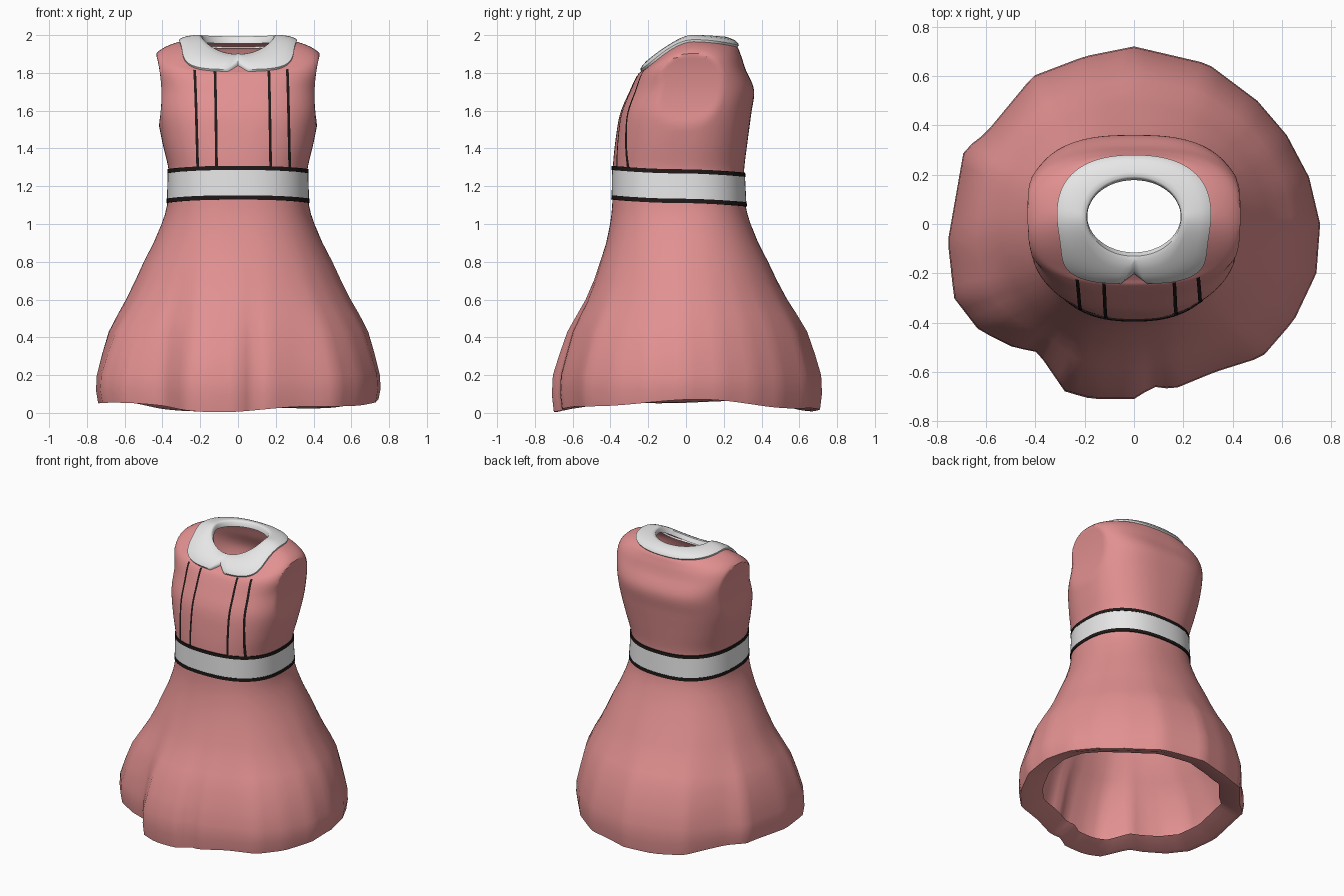
import bpy, bmesh, math
from mathutils import Vector

if "Cube" in bpy.data.objects:
    bpy.data.objects.remove(bpy.data.objects["Cube"])

N = 96
ANG = [2 * math.pi * i / N for i in range(N)]


def material(name, rgb):
    m = bpy.data.materials.new(name)
    m.diffuse_color = (*rgb, 1)
    m.use_nodes = True
    m.node_tree.nodes["Principled BSDF"].inputs["Base Color"].default_value = m.diffuse_color
    return m


PINK = material("rose pink", (0.76, 0.28, 0.28))
WHITE = material("soft white", (0.82, 0.82, 0.82))
DARK = material("dark trim", (0.014, 0.009, 0.009))


def loft(name, rows, mats, row_mat=None, closed=True, angle=35):
    """Skin a list of equal length point rows, bottom to top."""
    bm = bmesh.new()
    vs = [[bm.verts.new(p) for p in row] for row in rows]
    n = len(rows[0])
    for r in range(len(rows) - 1):
        for i in range(n if closed else n - 1):
            j = (i + 1) % n
            f = bm.faces.new((vs[r][i], vs[r][j], vs[r + 1][j], vs[r + 1][i]))
            f.material_index = row_mat[r] if row_mat else 0
    me = bpy.data.meshes.new(name)
    bm.to_mesh(me)
    bm.free()
    ob = bpy.data.objects.new(name, me)
    bpy.context.collection.objects.link(ob)
    for m in mats:
        me.materials.append(m)
    bpy.ops.object.select_all(action='DESELECT')
    bpy.context.view_layer.objects.active = ob
    ob.select_set(True)
    bpy.ops.object.shade_smooth_by_angle(angle=math.radians(angle))
    return ob


def spow(v, p):
    return math.copysign(abs(v) ** p, v)


def ring_point(ring, a):
    """Superellipse ring whose height differs at front, sides and back."""
    rx, yf, yb, zf, zs, zb, n = ring
    c, s = math.cos(a), math.sin(a)
    z = zs + ((zf if s < 0 else zb) - zs) * abs(s) ** 1.5
    return Vector((rx * spow(c, 2 / n), (yf + yb) / 2 + (yb - yf) / 2 * spow(s, 2 / n), z))


# bodice rings: half width, front y, back y, z front / side / back, squareness
BODICE = [
    (.368, -.388, .308, 1.20, 1.20, 1.20, 2.4),
    (.368, -.388, .308, 1.29, 1.29, 1.29, 2.4),
    (.400, -.375, .325, 1.43, 1.43, 1.43, 2.5),
    (.427, -.350, .345, 1.58, 1.58, 1.58, 2.6),
    (.430, -.300, .360, 1.70, 1.72, 1.71, 2.7),
    (.450, -.255, .315, 1.79, 1.84, 1.82, 2.7),
    (.420, -.225, .290, 1.815, 1.915, 1.895, 2.5),
    (.310, -.185, .262, 1.845, 1.965, 1.945, 2.3),
    (.190, -.120, .180, 1.88, 1.97, 1.965, 2.0),
]


def bodice_ring(t):
    """Catmull-Rom blend of the rings."""
    last = len(BODICE) - 1
    k = min(int(t), last - 1)
    u = t - k
    p = [BODICE[max(0, min(last, k + d))] for d in (-1, 0, 1, 2)]
    return [.5 * (2 * b + (c - a) * u + (2 * a - 5 * b + 4 * c - d) * u * u
                  + (3 * b - a - 3 * c + d) * u ** 3) for a, b, c, d in zip(*p)]


def bodice_point(t, a, lift=0.0):
    p = ring_point(bodice_ring(t), a)
    if lift:
        e = .02
        du = ring_point(bodice_ring(t), a + e) - ring_point(bodice_ring(t), a - e)
        dv = ring_point(bodice_ring(min(t + e, 8)), a) - ring_point(bodice_ring(t - e), a)
        p += du.cross(dv).normalized() * lift
    # flat, slightly hollow sleeveless arm panels
    lim = .405 + .6 * (p.z - 1.68) ** 2
    p.x = max(-lim, min(lim, p.x))
    return p


loft("bodice", [[bodice_point(k / 5, a) for a in ANG] for k in range(41)], [PINK], angle=28)

# skirt: waist ring blending down into an irregular hem outline
HEM = [(.755, 0), (.71, .19), (.62, .36), (.5, .5), (.3, .65), (0, .72), (-.2, .68), (-.41, .6),
       (-.6, .37), (-.69, .3), (-.755, -.07), (-.73, -.3), (-.63, -.43), (-.49, -.5), (-.39, -.52),
       (-.28, -.68), (-.17, -.71), (0, -.71), (.08, -.66), (.16, -.67), (.33, -.6), (.52, -.54),
       (.65, -.39), (.74, -.2)]


def hem_point(a):
    """Where a ray at angle a meets the hem outline."""
    d = Vector((math.cos(a), math.sin(a)))
    for p, q in zip(HEM, HEM[1:] + HEM[:1]):
        p, q = Vector(p), Vector(q)
        cp, cq = d.cross(p), d.cross(q)
        if cp <= 1e-9 and cq > 1e-9 and d.dot(p + q) > 0:
            return p.lerp(q, cp / (cp - cq))
    return d * .72


def skirt_row(z, w, scale=1.0, hem=0.0):
    row = []
    for a in ANG:
        c, s = math.cos(a), math.sin(a)
        front = max(0, -s)
        back = max(0, s)
        wa = w * (1 - (.6 * front + .12 * back) * (1 - w))
        base = ring_point(BODICE[0], a)
        h = hem_point(a)
        smooth = Vector((.755 * c, .71 * s))
        h = smooth.lerp(h, min(1, w * w + .1)) * scale
        p = base.xy.lerp(h, wa)
        wave = hem * (.05 * c * c + .01 * math.sin(5 * a + 1))
        row.append(Vector((p.x, p.y, max(0, z + wave))))
    return row


SKIRT = [(.2, .99), (.31, .92), (.43, .83), (.52, .71), (.6, .59), (.7, .46), (.8, .34),
         (.9, .205), (1.0, .095), (1.05, .05), (1.1, .02), (1.2, 0)]
rows = [skirt_row(.06, 1, .79, 1), skirt_row(.016, 1, .94, 1),
        skirt_row(.012, 1, .985, 1), skirt_row(.1, 1, 1, .5)]
loft("skirt", rows + [skirt_row(z, w) for z, w in SKIRT], [PINK], angle=40)


# belt with dark piping along both edges
def belt_row(z, out):
    f = (1.3 - z) / .2
    return [ring_point((.371 + .006 * f + out, -.391 - .003 * f - out, .311 + .010 * f + out,
                        z + .018, z, z - .018, 2.4), a) for a in ANG]


loft("belt", [belt_row(1.111, -.015), belt_row(1.111, .002), belt_row(1.134, .002),
              belt_row(1.134, 0), belt_row(1.268, 0), belt_row(1.268, .002),
              belt_row(1.290, .002), belt_row(1.290, -.015)],
     [WHITE, DARK], [1, 1, 1, 0, 1, 1, 1])


# rounded two-lobed collar lying on the shoulders
def collar_edge(a):
    c, s = abs(math.cos(a)), math.sin(a)
    if s < 0:
        return 6.8 if c < .01 else 7 - 1.65 * abs(s) ** 3 + .25 * abs(s) ** 30
    return 7 - .2 * s * s


rows = []
for u, lift in ((0, -.012), (0, .012), (.12, .018), (.3, .024), (.5, .028), (.7, .031),
                (.88, .03), (1, .022), (1, -.01)):
    rows.append([bodice_point(collar_edge(a) * (1 - u) + 8 * u, a, lift) for a in ANG])
loft("collar", rows, [WHITE], angle=50)


# dark pleat lines down the front
def front_point(t, x, lift):
    ring = bodice_ring(t)
    c = spow(x / ring[0], ring[6] / 2)
    return bodice_point(t, -math.acos(c), lift)


for k, (x0, x1) in enumerate(((-.212, -.23), (-.113, -.122), (.172, .163), (.272, .26))):
    rows = []
    for i in range(25):
        u = i / 24
        x = x0 + (x1 - x0) * u
        rows.append([front_point(1.1 + 4.3 * u, x + d, .003) for d in (-.007, .007)])
    loft("pleat_line_%d" % (k + 1), rows, [DARK], closed=False)
